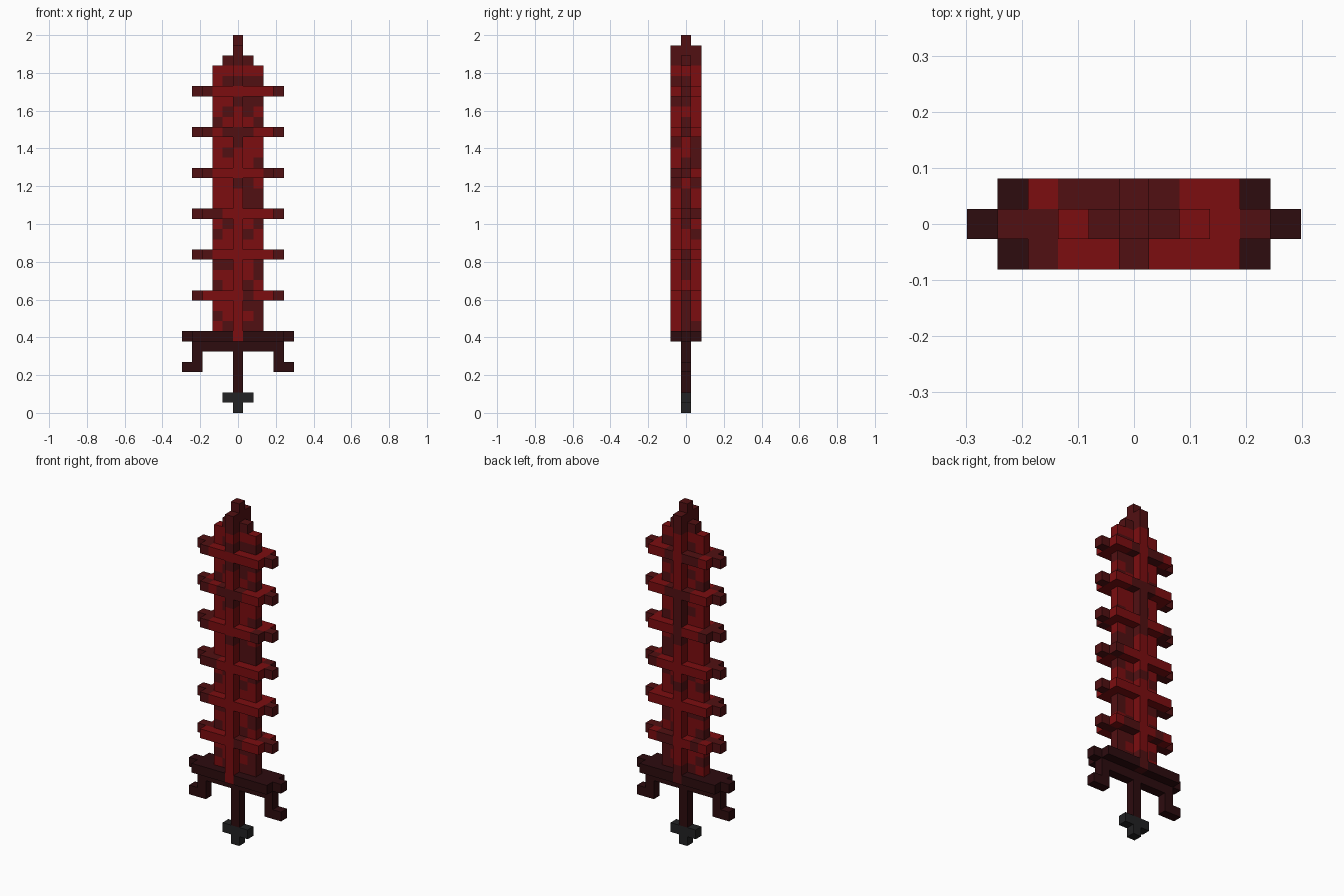
import bpy, bmesh, random
from mathutils import Vector

if "Cube" in bpy.data.objects:
    bpy.data.objects.remove(bpy.data.objects["Cube"])

random.seed(11)
U = 2 / 37                      # edge of one cube; the sword is 37 cubes tall


def material(name, rgb):
    m = bpy.data.materials.new(name)
    m.diffuse_color = (*rgb, 1)
    m.use_nodes = True
    m.node_tree.nodes["Principled BSDF"].inputs["Base Color"].default_value = m.diffuse_color
    return m


MATS = [material("bright_red", (0.200, 0.004, 0.005)),
        material("deep_red", (0.083, 0.005, 0.006)),
        material("dark_maroon", (0.026, 0.0035, 0.0045)),
        material("charcoal", (0.016, 0.016, 0.017))]
RED, DEEP, MAROON, GREY = range(4)
parts, owner = {}, {}


def block(part, xs, ys, zs, colour):
    """Claim cubes for a part (inclusive ranges); colour is an index or a rule."""
    for x in range(xs[0], xs[1] + 1):
        for y in range(ys[0], ys[1] + 1):
            for z in range(zs[0], zs[1] + 1):
                if (x, y, z) not in owner:
                    c = colour(x, y, z) if callable(colour) else colour
                    owner[x, y, z] = part
                    parts.setdefault(part, {})[x, y, z] = c


def mottled(chance):
    return lambda x, y, z: DEEP if random.random() < chance else RED


# pommel and grip
block("pommel", (0, 0), (0, 0), (0, 1), GREY)
block("pommel", (-1, 1), (0, 0), (1, 1), GREY)
block("grip", (0, 0), (0, 0), (2, 5), MAROON)

# raised spine on both faces of the blade
ribs = range(11, 32, 4)


def spine_colour(x, y, z):
    if z in (26, 27, 34) or z > 34:
        return DEEP
    return DEEP if random.random() < (0.08 if y < 0 else 0.35) else RED


for y in (-1, 1):
    block("spine", (0, 0), (y, y), (7, 35), spine_colour)

# crossguard with hooked ends
block("guard", (-4, 4), (0, 0), (6, 6), MAROON)
block("guard", (-5, 5), (0, 0), (7, 7), MAROON)
for y in (-1, 1):
    block("guard", (-4, 4), (y, y), (7, 7), MAROON)
for s in (-1, 1):
    block("guard_hooks", (4 * s, 4 * s), (0, 0), (4, 5), MAROON)
    block("guard_hooks", (5 * s, 5 * s), (0, 0), (4, 4), MAROON)


# ribs wrapping the blade, with dark tips
def rib_colour(x, y, z):
    if abs(x) == 4 or (z == 27 and abs(x) < 2):
        return DEEP
    return DEEP if random.random() < 0.2 else RED


for z in ribs:
    block("ribs", (-4, 4), (0, 0), (z, z), rib_colour)
    for y in (-1, 1):
        block("ribs", (-3, 3), (y, y), (z, z), rib_colour)

# blade core and stepped tip
block("blade", (-2, 2), (0, 0), (8, 32), mottled(0.5))
block("blade", (-2, 2), (0, 0), (33, 33), RED)
block("blade_tip", (-1, 1), (0, 0), (34, 34), DEEP)
block("blade_tip", (0, 0), (0, 0), (35, 36), DEEP)


def build(name, cells):
    """Make the outer skin of a part, leaving out faces buried in neighbours."""
    bm = bmesh.new()
    verts = {}

    def vert(p):
        key = tuple(round(c * 2) for c in p)
        if key not in verts:
            verts[key] = bm.verts.new((p.x * U, p.y * U, p.z * U))
        return verts[key]

    for (x, y, z), colour in cells.items():
        centre = Vector((x, y, z + 0.5))
        for axis in range(3):
            for s in (-1, 1):
                n = Vector((0, 0, 0))
                n[axis] = s
                if (x + int(n.x), y + int(n.y), z + int(n.z)) in owner:
                    continue
                a = Vector((0, 0, 0))
                a[(axis + 1) % 3] = 0.5
                b = n.cross(a)
                mid = centre + n * 0.5
                f = bm.faces.new([vert(mid + d) for d in (a + b, b - a, -a - b, a - b)])
                f.material_index = colour
    mesh = bpy.data.meshes.new(name)
    for m in MATS:
        mesh.materials.append(m)
    bm.to_mesh(mesh)
    bm.free()
    bpy.context.collection.objects.link(bpy.data.objects.new(name, mesh))


for part_name, part_cells in parts.items():
    build(part_name, part_cells)
